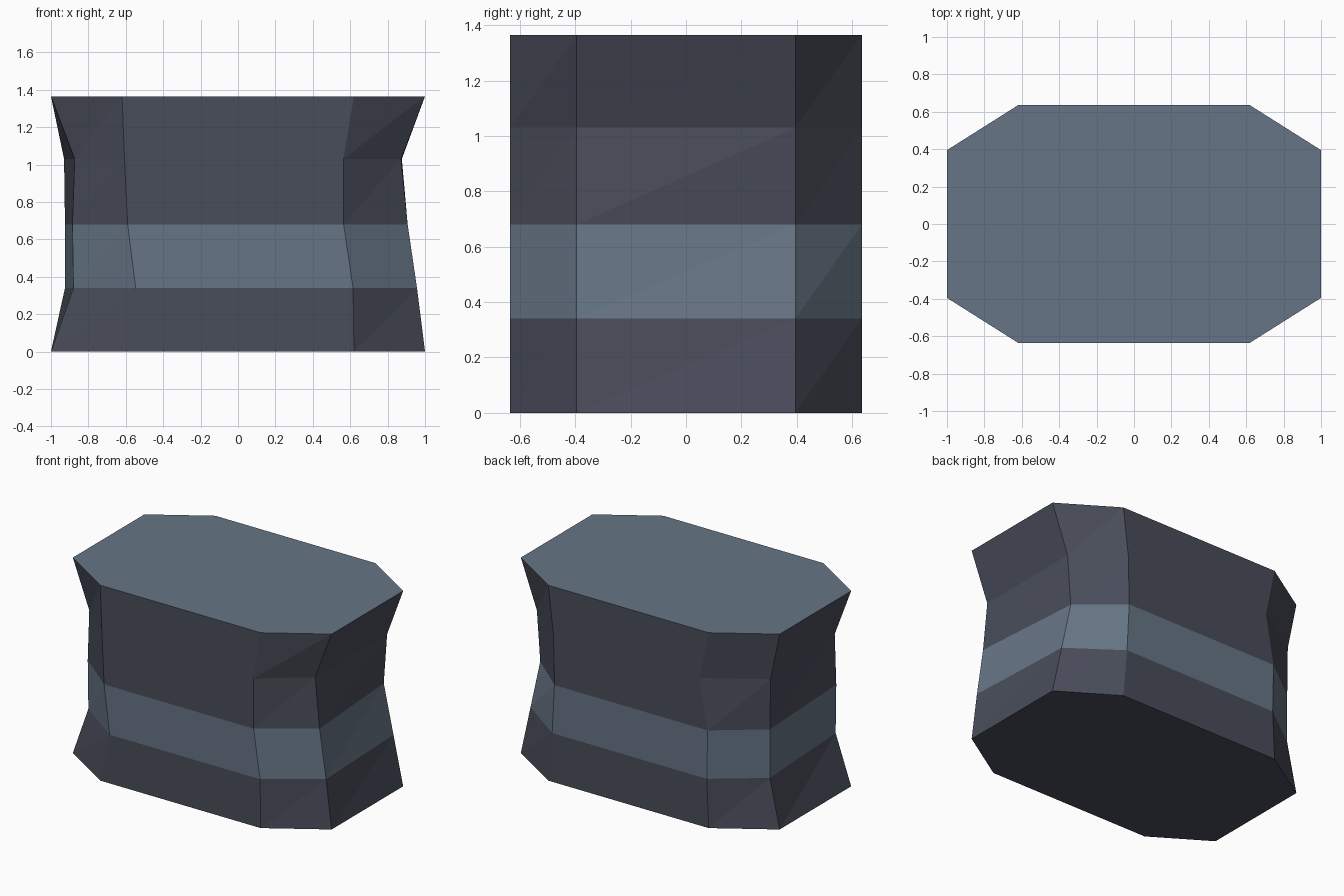
import bpy, bmesh

if "Cube" in bpy.data.objects:
    bpy.data.objects.remove(bpy.data.objects["Cube"])

def material(name, srgb):
    mat = bpy.data.materials.new(name)
    lin = [((c / 255 + 0.055) / 1.055) ** 2.4 for c in srgb]
    mat.diffuse_color = (*lin, 1)
    mat.use_nodes = True
    mat.node_tree.nodes["Principled BSDF"].inputs["Base Color"].default_value = mat.diffuse_color
    return mat

# Ring heights, and depth of each octagon corner (counter-clockwise from front left)
HEIGHTS = (0, 0.34, 0.68, 1.03, 1.365)
DEPTHS = (-0.635, -0.635, -0.395, 0.395, 0.635, 0.635, 0.395, -0.395)

# Sideways position of each corner: uneven, worn waist between two equal ends
END = (-0.62, 0.62, 1, 1, 0.62, -0.62, -1, -1)
RINGS = (
    END,
    (-0.547, 0.615, 0.957, 0.925, 0.59, -0.605, -0.925, -0.88),
    (-0.59, 0.565, 0.907, 0.85, 0.572, -0.612, -0.925, -0.885),
    (-0.607, 0.563, 0.872, 0.876, 0.58, -0.55, -0.93, -0.873),
    END,
)
DARK, LIGHT = 0, 1

bm = bmesh.new()
rings = [[bm.verts.new((x, y, z)) for x, y in zip(xs, DEPTHS)]
         for xs, z in zip(RINGS, HEIGHTS)]

# Faceted sides, with the second course as a lighter band
for level, (low, high) in enumerate(zip(rings, rings[1:])):
    for i in range(8):
        j = (i + 1) % 8
        for tri in ((low[i], low[j], high[j]), (low[i], high[j], high[i])):
            bm.faces.new(tri).material_index = LIGHT if level == 1 else DARK

# Flat bottom and lighter top
bm.faces.new(rings[0][::-1]).material_index = DARK
bm.faces.new(rings[-1]).material_index = LIGHT

mesh = bpy.data.meshes.new("stone_block")
bm.to_mesh(mesh)
bm.free()
mesh.materials.append(material("dark slate", (73, 77, 90)))
mesh.materials.append(material("blue grey stone", (102, 117, 133)))
block = bpy.data.objects.new("stone_block", mesh)
bpy.context.collection.objects.link(block)
